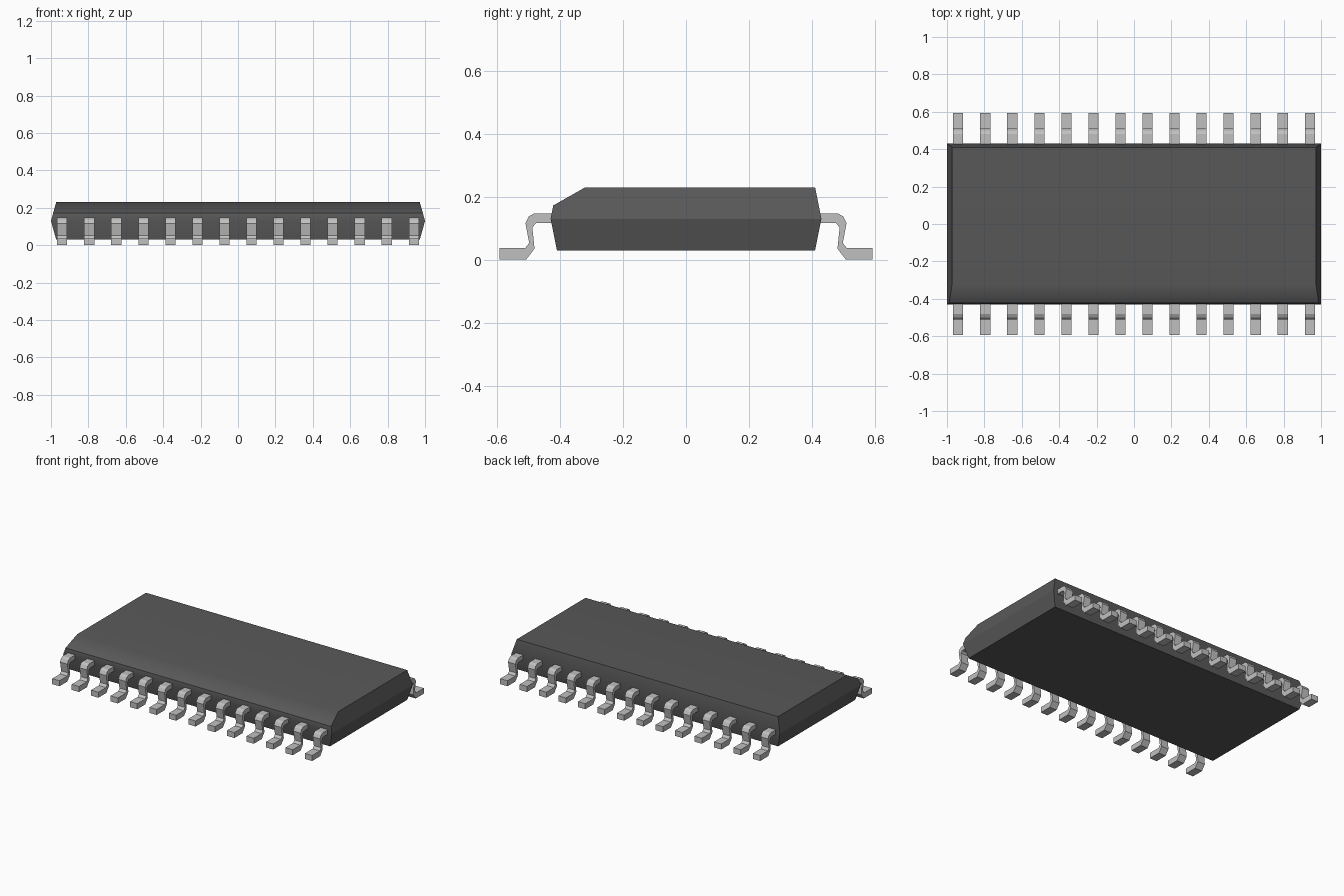
import bpy
import bmesh
import math

if "Cube" in bpy.data.objects:
    bpy.data.objects.remove(bpy.data.objects["Cube"], do_unlink=True)

LEADS = 14
PITCH = 1.88 / (LEADS - 1)
LEAD_WIDTH = 0.054


def make_material(name, value, roughness):
    mat = bpy.data.materials.new(name)
    mat.use_nodes = True
    colour = (value, value, value, 1)
    mat.diffuse_color = colour
    bsdf = mat.node_tree.nodes["Principled BSDF"]
    bsdf.inputs["Base Color"].default_value = colour
    bsdf.inputs["Roughness"].default_value = roughness
    return mat


def make_object(name, bm, mat):
    bmesh.ops.recalc_face_normals(bm, faces=bm.faces)
    mesh = bpy.data.meshes.new(name)
    bm.to_mesh(mesh)
    bm.free()
    mesh.materials.append(mat)
    obj = bpy.data.objects.new(name, mesh)
    bpy.context.collection.objects.link(obj)
    return obj


dark_plastic = make_material("dark grey plastic", 0.10, 0.6)
lead_metal = make_material("light grey metal", 0.53, 0.4)

# Body: three stacked rectangles, widest at the mould line
bm = bmesh.new()
rings = []
for x, y, z in [(0.972, 0.41, 0.03), (1.0, 0.43, 0.13), (0.972, 0.41, 0.23)]:
    rings.append([bm.verts.new((sx * x, sy * y, z))
                  for sx, sy in [(-1, -1), (1, -1), (1, 1), (-1, 1)]])
for low, high in zip(rings, rings[1:]):
    for i in range(4):
        j = (i + 1) % 4
        bm.faces.new((low[i], low[j], high[j], high[i]))
bm.faces.new(rings[0][::-1])
bm.faces.new(rings[-1])

# Slice off the front top edge to make the sloped chamfer, then cap it
cut = bmesh.ops.bisect_plane(
    bm, geom=bm.verts[:] + bm.edges[:] + bm.faces[:], dist=1e-5,
    plane_co=(0, -0.32, 0.23), plane_no=(0, -0.494, 0.87), clear_outer=True)
bmesh.ops.holes_fill(bm, edges=[e for e in bm.edges if e.is_boundary])
body = make_object("body", bm, dark_plastic)

# Soft shading on the shallow bends only
bpy.ops.object.select_all(action="DESELECT")
body.select_set(True)
bpy.context.view_layer.objects.active = body
bpy.ops.object.shade_smooth_by_angle(angle=math.radians(30))
weighted = body.modifiers.new("weighted normals", "WEIGHTED_NORMAL")
weighted.keep_sharp = True

# Gull-wing lead profile, as (distance from centre, height)
LEAD_PROFILE = [
    (0.415, 0.147), (0.482, 0.147), (0.499, 0.138), (0.510, 0.117),
    (0.498, 0.053), (0.511, 0.037), (0.593, 0.037), (0.593, 0.0),
    (0.508, 0.0), (0.481, 0.035), (0.488, 0.103), (0.476, 0.116),
    (0.415, 0.116),
]


def make_lead_row(name, side):
    bm = bmesh.new()
    start = -PITCH * (LEADS - 1) / 2 - LEAD_WIDTH / 2
    face = bm.faces.new([bm.verts.new((start, side * y, z)) for y, z in LEAD_PROFILE])
    extruded = bmesh.ops.extrude_face_region(bm, geom=[face], use_keep_orig=True)
    bmesh.ops.translate(
        bm, vec=(LEAD_WIDTH, 0, 0),
        verts=[g for g in extruded["geom"] if isinstance(g, bmesh.types.BMVert)])
    row = make_object(name, bm, lead_metal)
    array = row.modifiers.new("row", "ARRAY")
    array.count = LEADS
    array.use_relative_offset = False
    array.use_constant_offset = True
    array.constant_offset_displace = (PITCH, 0, 0)


make_lead_row("front_leads", -1)
make_lead_row("back_leads", 1)
